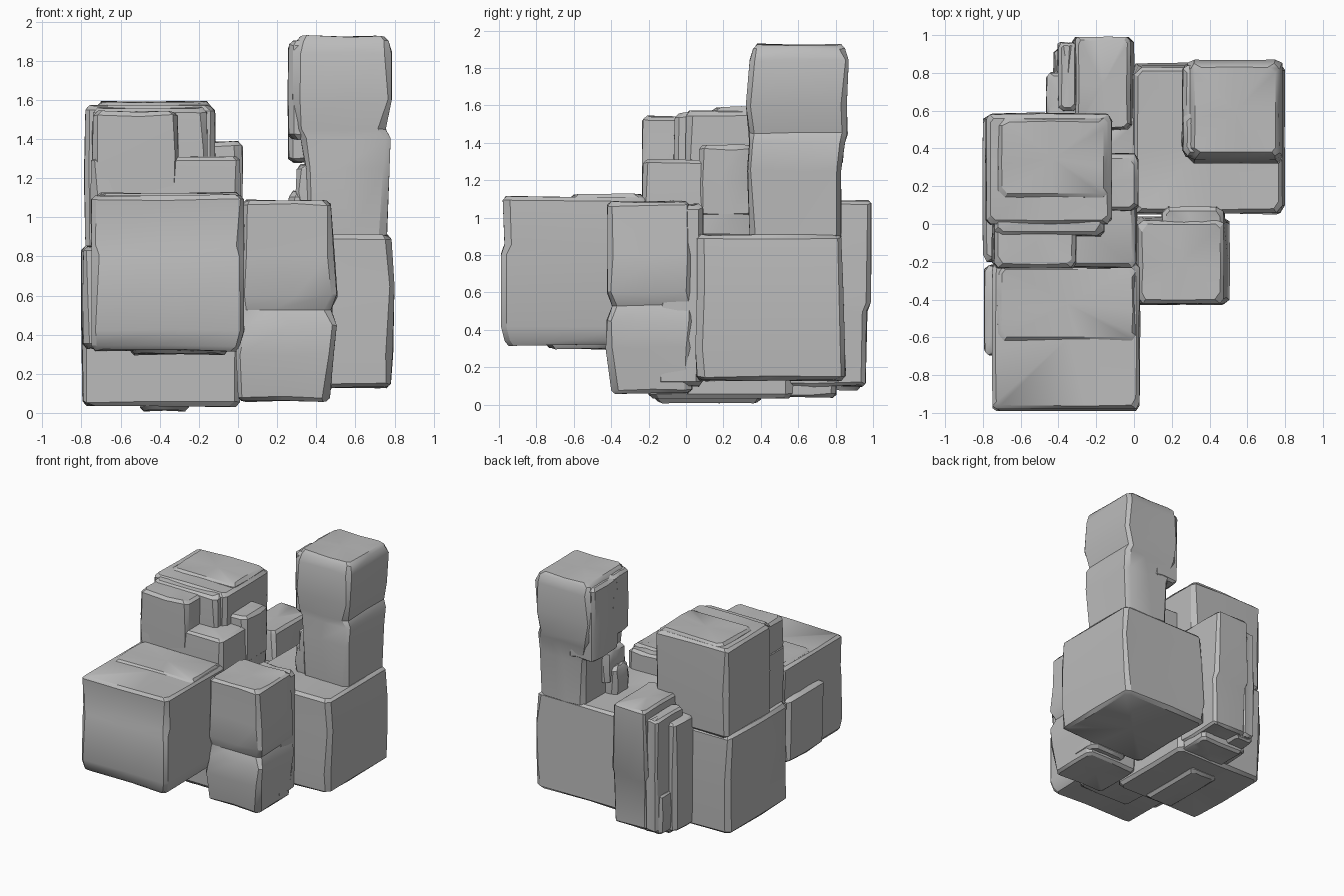
import bpy, bmesh, math, random
from mathutils import Vector

old = bpy.data.objects.get("Cube")
if old:
    bpy.data.objects.remove(old, do_unlink=True)

stone = bpy.data.materials.new("grey stone")
stone.use_nodes = True
GREY = (0.5, 0.5, 0.5, 1)
stone.diffuse_color = GREY
stone.node_tree.nodes["Principled BSDF"].inputs["Base Color"].default_value = GREY


def outline(x0, x1, y0, y1, cut, rng):
    """Rectangle with unevenly chipped corners and a midpoint on each side."""
    corners = [Vector(c) for c in ((x0, y0), (x1, y0), (x1, y1), (x0, y1))]
    points = []
    for i, c in enumerate(corners):
        before = (corners[i - 1] - c).normalized()
        after = (corners[(i + 1) % 4] - c).normalized()
        points.append(c + before * cut * rng.uniform(0.5, 1.4))
        points.append(c + after * cut * rng.uniform(0.5, 1.4))
        middle = c.lerp(corners[(i + 1) % 4], rng.uniform(0.35, 0.65))
        points.append(middle + Vector((after.y, -after.x)) * rng.uniform(-0.006, 0.006))
    return points


def add_chunk(bm, rings, cut, rng):
    """Loft rings of (z, x0, x1, y0, y1) into one closed chunk with worn rims."""
    first, last = rings[0], rings[-1]
    rim = cut * 0.7

    def shrunk(r, dz):
        return (r[0] + dz, r[1] + rim, r[2] - rim, r[3] + rim, r[4] - rim)

    full = [shrunk(first, 0), (first[0] + rim,) + first[1:]]
    full += rings[1:-1]
    full += [(last[0] - rim,) + last[1:], shrunk(last, 0)]
    loops = []
    for z, *rect in full:
        loops.append([bm.verts.new((p.x, p.y, z + rng.uniform(-0.006, 0.006)))
                      for p in outline(*rect, cut, rng)])
    n = len(loops[0])
    for low, high in zip(loops, loops[1:]):
        for i in range(n):
            j = (i + 1) % n
            bm.faces.new((low[i], low[j], high[j], high[i]))
    for loop in (loops[0], loops[-1]):
        centre = sum((v.co for v in loop), Vector()) / n
        hub = bm.verts.new(centre)
        for i in range(n):
            bm.faces.new((loop[i], loop[(i + 1) % n], hub))


def rock(name, chunks, seed, cut=0.03):
    rng = random.Random(seed)
    bm = bmesh.new()
    for rings in chunks:
        add_chunk(bm, rings, cut, rng)
    bmesh.ops.recalc_face_normals(bm, faces=bm.faces)
    mesh = bpy.data.meshes.new(name)
    bm.to_mesh(mesh)
    bm.free()
    mesh.materials.append(stone)
    obj = bpy.data.objects.new(name, mesh)
    bpy.context.collection.objects.link(obj)
    bpy.ops.object.select_all(action="DESELECT")
    obj.select_set(True)
    bpy.context.view_layer.objects.active = obj
    bpy.ops.object.shade_smooth_by_angle(angle=math.radians(32))
    return obj


def block(z0, z1, x0, x1, y0, y1):
    """Straight chunk with one worn ring halfway up."""
    return [(z0, x0, x1, y0, y1),
            ((z0 + z1) / 2, x0 - 0.005, x1 + 0.005, y0 - 0.005, y1 + 0.005),
            (z1, x0, x1, y0, y1)]


# Front boulder with a slab on its outer side
rock("front_boulder", [
    [(0.32, -0.75, 0.01, -0.97, -0.21), (0.42, -0.75, 0.03, -0.99, -0.2),
     (0.8, -0.75, 0.03, -0.99, -0.2), (0.86, -0.75, 0.03, -0.97, -0.2),
     (1.11, -0.75, 0.03, -0.98, -0.2)],
    block(0.33, 0.85, -0.79, -0.65, -0.69, -0.22),
    block(0.9, 1.125, -0.72, 0.01, -0.62, -0.22),
    block(0.3, 0.5, -0.55, -0.05, -0.75, -0.22),
], 1)

# Base boulder under the stepped one
rock("base_boulder", [
    [(0.035, -0.79, 0.01, -0.2, 0.57), (0.5, -0.8, 0.02, -0.2, 0.58),
     (0.85, -0.8, 0.01, -0.2, 0.57)],
    block(0.01, 0.3, -0.5, -0.25, -0.17, 0.4),
], 2)

# Stepped upper boulder: body, high steps and low corner steps
rock("stepped_boulder", [
    block(0.83, 1.31, -0.75, 0.01, -0.23, 0.37),
    block(0.83, 1.57, -0.78, -0.12, 0.0, 0.58),
    block(1.1, 1.54, -0.74, -0.31, -0.23, 0.2),
    block(1.2, 1.59, -0.72, -0.14, 0.14, 0.56),
    block(1.0, 1.385, -0.3, 0.02, 0.07, 0.37),
    block(1.1, 1.56, -0.74, -0.16, -0.06, 0.2),
], 3)

# Front pillar, pinched at mid height, with a rear ledge
rock("front_pillar", [
    [(0.06, 0.0, 0.47, -0.4, 0.03), (0.3, -0.01, 0.49, -0.43, 0.04),
     (0.45, 0.0, 0.505, -0.42, 0.04), (0.53, 0.0, 0.475, -0.395, 0.04),
     (0.6, 0.0, 0.505, -0.42, 0.04), (0.8, 0.01, 0.49, -0.42, 0.03),
     (1.085, 0.02, 0.475, -0.42, 0.02)],
    block(0.1, 1.07, 0.15, 0.475, -0.15, 0.09),
], 4)

# Right boulder
rock("right_boulder", [
    [(0.13, 0.0, 0.78, 0.06, 0.85), (0.3, -0.01, 0.79, 0.05, 0.85),
     (0.65, -0.01, 0.8, 0.06, 0.84), (0.91, 0.0, 0.785, 0.06, 0.83)],
], 5)

# Tall pillar with a waist, a raised side panel and a foot shard
rock("tall_pillar", [
    [(0.88, 0.36, 0.76, 0.34, 0.83), (1.25, 0.35, 0.775, 0.33, 0.83),
     (1.4, 0.32, 0.78, 0.34, 0.85), (1.45, 0.3, 0.755, 0.34, 0.86),
     (1.6, 0.28, 0.785, 0.32, 0.86), (1.84, 0.28, 0.785, 0.34, 0.87),
     (1.925, 0.3, 0.77, 0.36, 0.85)],
    block(1.28, 1.89, 0.26, 0.5, 0.5, 0.84),
    block(1.4, 1.9, 0.26, 0.5, 0.36, 0.6),
    block(0.88, 1.13, 0.26, 0.5, 0.36, 0.55),
    block(1.0, 1.27, 0.3, 0.5, 0.36, 0.6),
], 6)

# Back pillar made of upright splinters
rock("back_pillar", [
    [(0.1, -0.31, -0.01, 0.5, 0.96), (0.5, -0.32, 0.0, 0.5, 0.965),
     (0.55, -0.33, 0.0, 0.5, 0.99), (1.09, -0.31, -0.02, 0.5, 0.99)],
    block(0.04, 0.3, -0.42, -0.03, 0.45, 0.8),
    block(0.1, 1.02, -0.4, -0.3, 0.6, 0.96),
    block(0.06, 0.95, -0.46, -0.3, 0.5, 0.8),
    block(0.08, 0.4, -0.42, -0.25, 0.7, 0.93),
], 7, 0.022)
